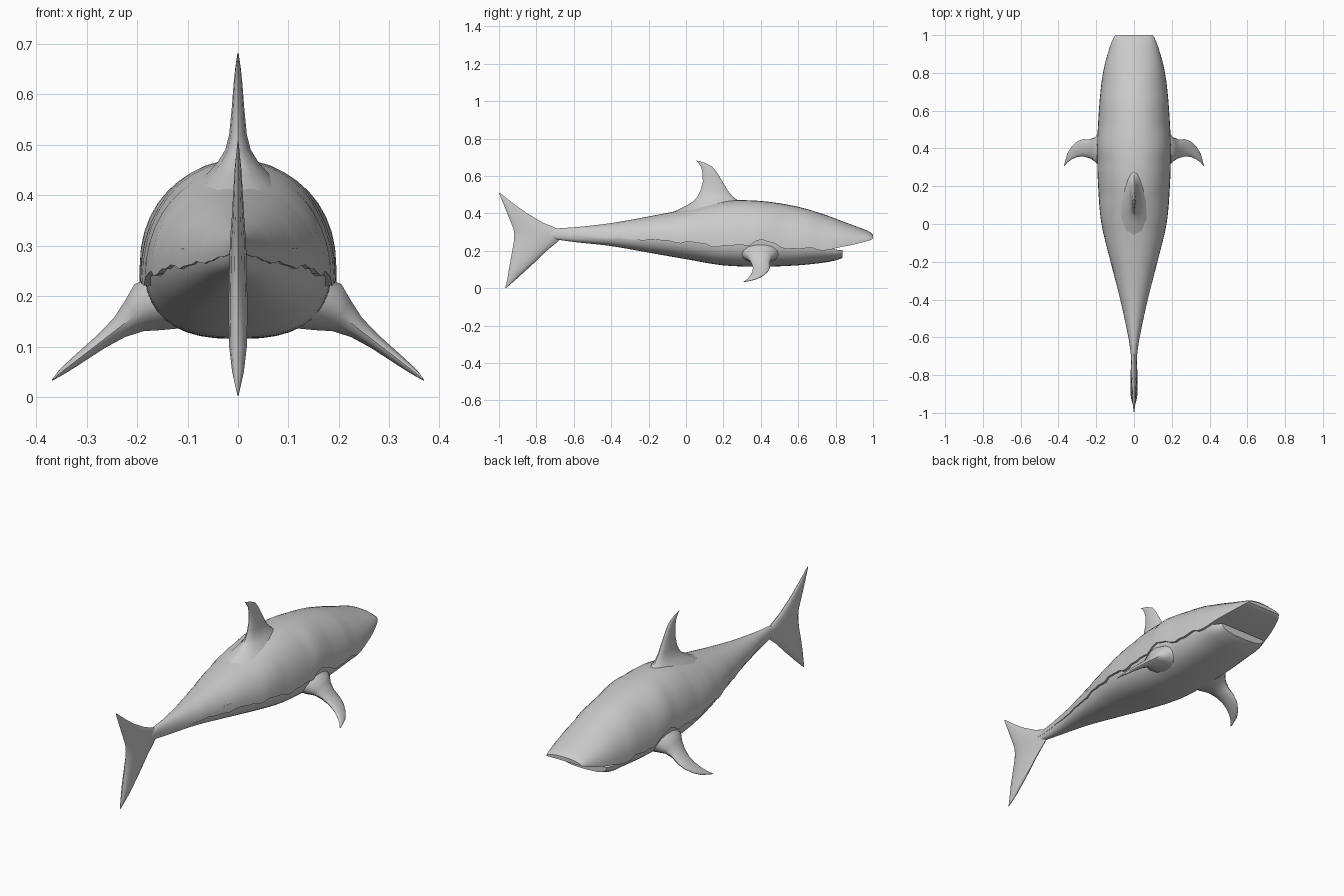
import bpy, bmesh
from math import sin, cos, pi, exp

if "Cube" in bpy.data.objects:
    bpy.data.objects.remove(bpy.data.objects["Cube"])

# y, top z, side seam z, belly z, half width
BODY = [(-0.76, .305, .285, .268, .013), (-0.68, .32, .283, .258, .018), (-0.6, .325, .278, .247, .030),
        (-0.4, .348, .266, .225, .073), (-0.2, .383, .258, .190, .124), (0.0, .423, .245, .155, .172),
        (0.2, .466, .225, .122, .190), (0.4, .466, .225, .115, .195), (0.6, .435, .212, .122, .186),
        (0.75, .39, .206, .138, .172), (0.83, .36, .220, .150, .158), (0.9, .334, .234, .165, .140),
        (0.98, .303, .255, .19, .112), (1.0, .285, .265, .2, .098)]


def sample(y, k):
    """Smooth interpolation of body column k at y."""
    n = len(BODY)
    i = max(j for j in range(n - 1) if BODY[j][0] <= y + 1e-6)
    slope = lambda a: ((BODY[min(a + 1, n - 1)][k] - BODY[max(a - 1, 0)][k])
                       / (BODY[min(a + 1, n - 1)][0] - BODY[max(a - 1, 0)][0]))
    h = BODY[i + 1][0] - BODY[i][0]
    t = (y - BODY[i][0]) / h
    return ((2*t**3 - 3*t*t + 1) * BODY[i][k] + (t**3 - 2*t*t + t) * h * slope(i)
            + (3*t*t - 2*t**3) * BODY[i + 1][k] + (t**3 - t*t) * h * slope(i + 1))


def loft(name, rings, angle=0.75):
    """Skin closed rings of equal point count and cap both ends."""
    bm = bmesh.new()
    vs = [[bm.verts.new(p) for p in r] for r in rings]
    n = len(vs[0])
    for a, b in zip(vs, vs[1:]):
        for i in range(n):
            bm.faces.new((a[i], a[(i + 1) % n], b[(i + 1) % n], b[i]))
    bm.faces.new(vs[0])
    bm.faces.new(vs[-1])
    bmesh.ops.recalc_face_normals(bm, faces=bm.faces)
    me = bpy.data.meshes.new(name)
    bm.to_mesh(me)
    bm.free()
    ob = bpy.data.objects.new(name, me)
    bpy.context.collection.objects.link(ob)
    bpy.ops.object.select_all(action='DESELECT')
    ob.select_set(True)
    bpy.context.view_layer.objects.active = ob
    bpy.ops.object.shade_smooth_by_angle(angle=angle)
    return ob


def arc(y, half, base, height, power, n=20):
    """Half superellipse from +x to -x above (or below) a base height."""
    pts = []
    for i in range(n + 1):
        c, s = cos(pi * i / n), max(0.0, sin(pi * i / n))
        pts.append((half * (1 if c > 0 else -1) * abs(c) ** (2 / power), y,
                    base + height * s ** (2 / power)))
    return pts


def steps(a, b, n):
    return [a + (b - a) * i / n for i in range(n + 1)]


# Back and snout, with a ragged lower edge along the flank
upper = []
for y in steps(-0.76, 0.97, 52) + [.985, .995, 1.0]:
    seam = sample(y, 2)
    half = sample(y, 4)
    if y < 0.8:
        seam += half * (.035 * sin(31 * y) + .025 * sin(67 * y + 1)) + .035 * exp(-((y - .4) / .06) ** 2)
    upper.append(arc(y, half, seam, sample(y, 1) - seam, 2.1))
loft("upper_body", upper)

# Belly and lower jaw, tucked under the back
lower = []
for y in steps(-0.76, 0.8, 36) + [.825, .838]:
    k = max(0, (y - .7) / .138)
    top = sample(y, 2) + .045 * min(1, sample(y, 4) / .15)
    top += (.203 - top) * min(1, k * 1.3)
    half = sample(y, 4) * (.96 - .12 * k ** 3)
    low = sample(y, 3) + .012 * k ** 4
    lower.append(arc(y, half, top, low - top, 2.6))
loft("lower_body", lower)


def lens(front, back, thick, place, n=14):
    """Flat oval fin section; place maps (thickness offset, y) to a point."""
    c, h = (front + back) / 2, (front - back) / 2
    return [place(thick * sin(2 * pi * i / n), c + h * cos(2 * pi * i / n)) for i in range(n)]


# Upright fins: z, front y, back y, half thickness
DORSAL = [(.41, .34, -.06, .09), (.44, .31, .0, .065), (.465, .282, .04, .042), (.49, .25, .062, .026),
          (.52, .225, .077, .018), (.57, .195, .09, .013), (.62, .165, .088, .009),
          (.65, .14, .08, .006), (.67, .10, .066, .003), (.682, .06, .054, .001)]
TAIL = [(.002, -.96, -.967, .001), (.05, -.905, -.955, .012), (.1, -.85, -.947, .018), (.15, -.795, -.938, .019),
        (.2, -.745, -.929, .019), (.245, -.69, -.921, .018), (.285, -.65, -.918, .017),
        (.315, -.68, -.922, .016), (.35, -.765, -.935, .013), (.4, -.85, -.956, .010),
        (.45, -.92, -.976, .007), (.508, -.993, -1.0, .001)]
for name, table in (("dorsal_fin", DORSAL), ("tail_fin", TAIL)):
    loft(name, [lens(f, b, t, lambda o, y, z=z: (o, y, z)) for z, f, b, t in table])

# Side fins: x, z, front y, back y, half thickness
SIDE = [(.13, .19, .52, .28, .06), (.18, .178, .485, .305, .052), (.205, .162, .46, .33, .036),
        (.235, .138, .448, .348, .022), (.27, .111, .449, .358, .015), (.3, .088, .438, .355, .012),
        (.33, .065, .41, .342, .009), (.352, .048, .375, .326, .006), (.369, .033, .315, .306, .001)]
for name, s in (("right_side_fin", 1), ("left_side_fin", -1)):
    loft(name, [lens(f, b, t, lambda o, y, x=x, z=z: (s * (x + .5 * o), y, z + o * .9))
                for x, z, f, b, t in SIDE])
